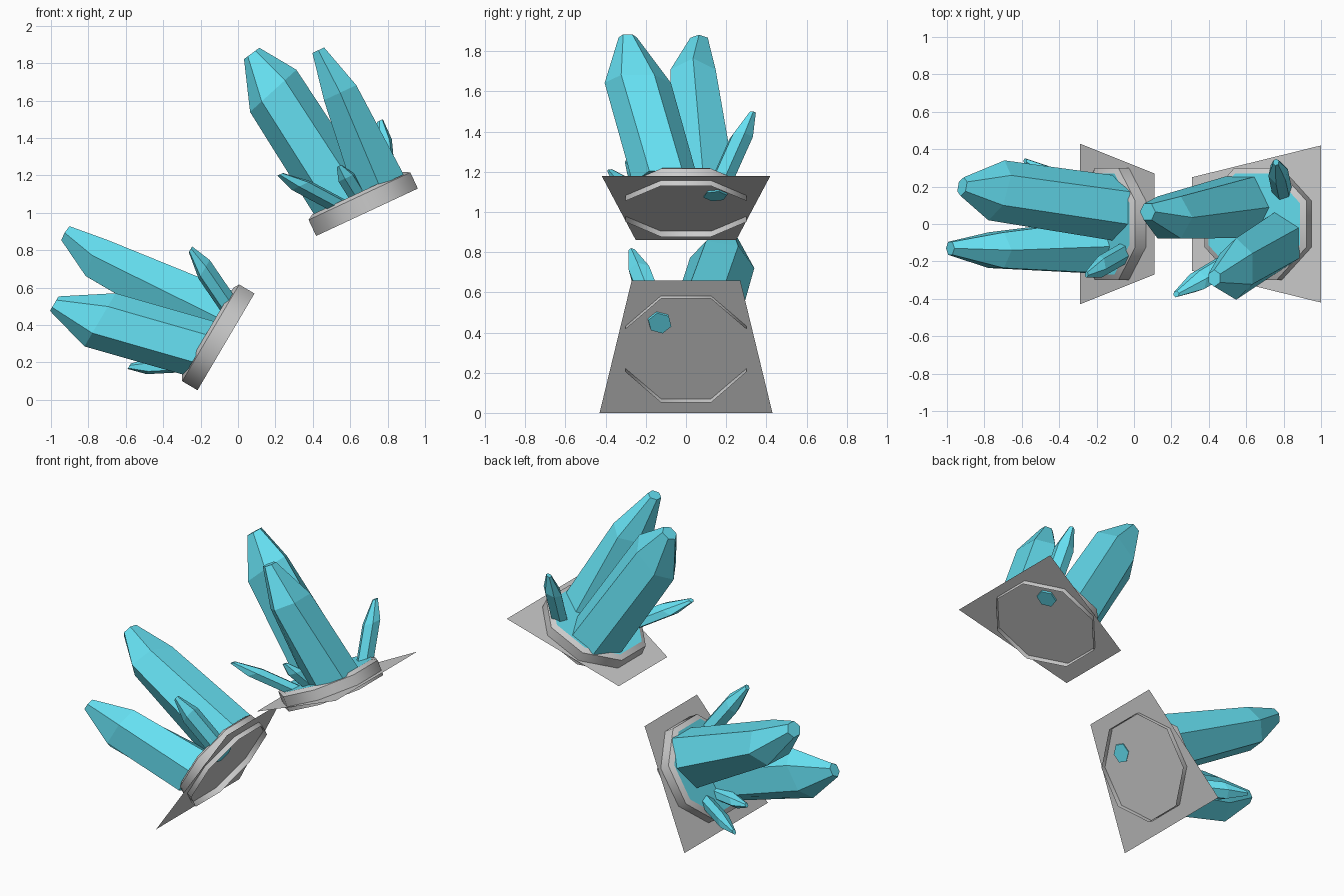
import bpy, bmesh
from math import sin, cos, pi, radians
from mathutils import Matrix

if "Cube" in bpy.data.objects:
    bpy.data.objects.remove(bpy.data.objects["Cube"])

teal = bpy.data.materials.new("crystal_teal")
teal.diffuse_color = (0.13, 0.74, 0.88, 1)
teal.use_nodes = True
teal.node_tree.nodes["Principled BSDF"].inputs["Base Color"].default_value = teal.diffuse_color


def loft(name, rings, matrix, cap_start=False, cap_end=False, mat=None, smooth=False):
    """Skin a list of equal-length point rings."""
    bm = bmesh.new()
    rows = [[bm.verts.new(p) for p in ring] for ring in rings]
    n = len(rows[0])
    for a, b in zip(rows, rows[1:]):
        for i in range(n):
            j = (i + 1) % n
            bm.faces.new((a[i], a[j], b[j], b[i])).smooth = smooth
    if smooth:  # keep the crease between successive bands
        for e in bm.edges:
            if len(e.link_faces) == 2 and any(
                    e.verts[0] in r and e.verts[1] in r for r in rows):
                e.smooth = False
    if cap_start:
        bm.faces.new(rows[0][::-1])
    if cap_end:
        bm.faces.new(rows[-1])
    me = bpy.data.meshes.new(name)
    bm.to_mesh(me)
    bm.free()
    ob = bpy.data.objects.new(name, me)
    bpy.context.collection.objects.link(ob)
    ob.matrix_world = matrix
    if mat:
        me.materials.append(mat)
    return ob


def ring(x, y, z, rx, ry, sides, spin=0, tilt=0):
    pts = []
    for i in range(sides):
        a = 2 * pi * i / sides + spin
        pts.append((x + rx * cos(a), y + ry * sin(a), z + tilt * cos(a)))
    return pts


def octagon(apothem, z):
    r = apothem / cos(pi / 8)
    return ring(0, 0, z, r, r, 8, pi / 8)


def crystal(name, sections, matrix, spin=0, tilt=0):
    # base, shoulder and tip sections: (x, y, z, rx, ry)
    tilts = (0, tilt, tilt * 0.2)
    rings = [ring(*s, 6, spin, t) for s, t in zip(sections, tilts)]
    loft(name, rings, matrix, True, True, teal)


def small_crystal(name, base, tip, r, matrix):
    # slim shard leaning from base to tip
    mid = [b + (t - b) * 0.70 for b, t in zip(base, tip)]
    crystal(name, [(*base, r, r), (*mid, r, r),
                   (*tip, r * 0.3, r * 0.3)], matrix, 0.3)


def cluster(side, centre, lean, spin, plate):
    m = (Matrix.Translation(centre) @ Matrix.Rotation(-radians(lean), 4, 'Y')
         @ Matrix.Rotation(radians(spin), 4, 'Z'))
    # open octagonal collar with bevelled rim, and crystal floor inside it
    loft(side + "_collar", [octagon(0.30, -0.03), octagon(0.30, 0.065),
                            octagon(0.27, 0.083)], m, smooth=True)
    loft(side + "_crystal_floor", [octagon(0.27, 0.083), octagon(0.255, 0.083)],
         m, cap_end=True, mat=teal)
    # two large crystals
    crystal(side + "_tall_crystal",
            [(-0.085, 0.09, 0.07, 0.175, 0.19), (-0.18, 0.035, 0.77, 0.16, 0.13),
             (-0.20, 0.065, 1.0, 0.05, 0.05)], m, 0, 0.05)
    crystal(side + "_wide_crystal",
            [(0.12, -0.10, 0.07, 0.165, 0.165), (0.14, -0.24, 0.61, 0.11, 0.165),
             (0.13, -0.29, 0.865, 0.04, 0.045)], m, pi / 6)
    # three small shards
    small_crystal(side + "_shard_long", (0.13, 0.145, -0.008), (0.27, 0.33, 0.385), 0.06, m)
    small_crystal(side + "_shard_low", (-0.08, -0.15, 0.01), (-0.335, -0.375, 0.35), 0.058, m)
    small_crystal(side + "_shard_short", (0.0, -0.13, 0.01), (-0.03, -0.29, 0.257), 0.05, m)
    # thin trapezoid plate: (x, half width, z) at each end
    (x0, w0, z0), (x1, w1, z1) = plate
    me = bpy.data.meshes.new(side + "_plate")
    me.from_pydata([(x0, -w0, z0), (x1, -w1, z1), (x1, w1, z1), (x0, w0, z0)],
                   [], [(0, 1, 2, 3)])
    bpy.context.collection.objects.link(bpy.data.objects.new(side + "_plate", me))


cluster("lower", (-0.09, 0, 0.325), 59.5, -90, ((-0.29, 0.43, 0), (0.11, 0.27, 0.66)))
cluster("upper", (0.677, 0, 1.03), 25, 0, ((0.31, 0.25, 0.86), (1.0, 0.42, 1.18)))
